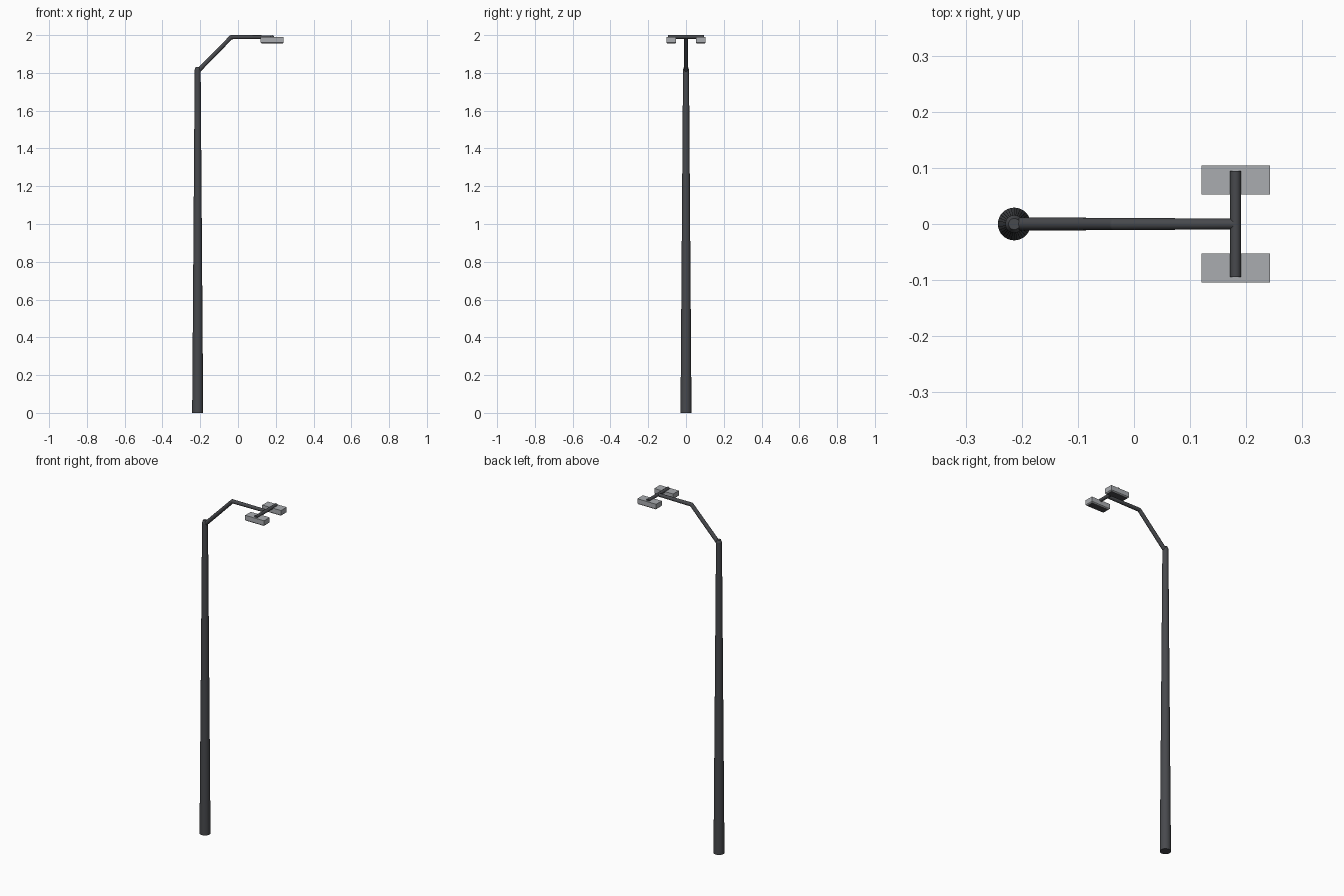
import bpy, bmesh
from math import radians
from mathutils import Vector, Matrix

if "Cube" in bpy.data.objects:
    bpy.data.objects.remove(bpy.data.objects["Cube"])


def material(name, color):
    m = bpy.data.materials.new(name)
    m.diffuse_color = color
    m.use_nodes = True
    m.node_tree.nodes["Principled BSDF"].inputs["Base Color"].default_value = m.diffuse_color
    return m


METAL = material("dark_metal", (0.064, 0.067, 0.074, 1))
GREY = material("lamp_grey", (0.40, 0.415, 0.435, 1))


def finish(name, bm, mats, smooth=True):
    bmesh.ops.recalc_face_normals(bm, faces=bm.faces)
    me = bpy.data.meshes.new(name)
    bm.to_mesh(me)
    bm.free()
    for m in mats:
        me.materials.append(m)
    ob = bpy.data.objects.new(name, me)
    bpy.context.collection.objects.link(ob)
    if smooth:
        bpy.ops.object.select_all(action='DESELECT')
        ob.select_set(True)
        bpy.context.view_layer.objects.active = ob
        bpy.ops.object.shade_smooth_by_angle(angle=radians(35))
    return ob


def tube(name, a, b, r1, r2, sides=24):
    a, b = Vector(a), Vector(b)
    d = b - a
    bm = bmesh.new()
    rot = d.to_track_quat('Z', 'Y').to_matrix().to_4x4()
    bmesh.ops.create_cone(bm, cap_ends=True, segments=sides, radius1=r1, radius2=r2,
                          depth=d.length, matrix=Matrix.Translation((a + b) / 2) @ rot)
    return finish(name, bm, [METAL])


# Tapered pole and its chamfered cap
PX = -0.2135
tube("pole", (PX, 0, 0), (PX, 0, 1.818), 0.0292, 0.0158, 32)
tube("pole_cap", (PX, 0, 1.818), (PX, 0, 1.832), 0.0158, 0.010, 32)

# Bent arm: sloped part, elbow, horizontal part
elbow = (-0.036, 0, 1.989)
tube("arm_slope", (PX, 0, 1.808), elbow, 0.0115, 0.011)
tube("arm_level", elbow, (0.181, 0, 1.9895), 0.011, 0.0095)
bm = bmesh.new()
bmesh.ops.create_uvsphere(bm, u_segments=24, v_segments=12, radius=0.011,
                          matrix=Matrix.Translation(elbow))
finish("arm_elbow", bm, [METAL])

# Crossbar carrying the lamps
tube("crossbar", (0.181, -0.0945, 1.99), (0.181, 0.0945, 1.99), 0.0095, 0.0095)

# Two light grey lamp boxes, chamfered below, with a dark panel underneath
for side, label in ((-1, "front"), (1, "back")):
    bm = bmesh.new()
    bmesh.ops.create_cube(bm, size=1, matrix=Matrix.Translation((0.181, side * 0.0785, 1.9725))
                          @ Matrix.Diagonal((0.122, 0.052, 0.033, 1)))
    low = [e for e in bm.edges if all(v.co.z < 1.9725 for v in e.verts)]
    bmesh.ops.bevel(bm, geom=low, offset=0.005, segments=1, affect='EDGES')
    bm.normal_update()
    panel = min(bm.faces, key=lambda f: f.calc_center_median().z)
    bmesh.ops.inset_individual(bm, faces=[panel], thickness=0.003)
    panel.material_index = 1
    finish("lamp_" + label, bm, [GREY, METAL], smooth=False)
